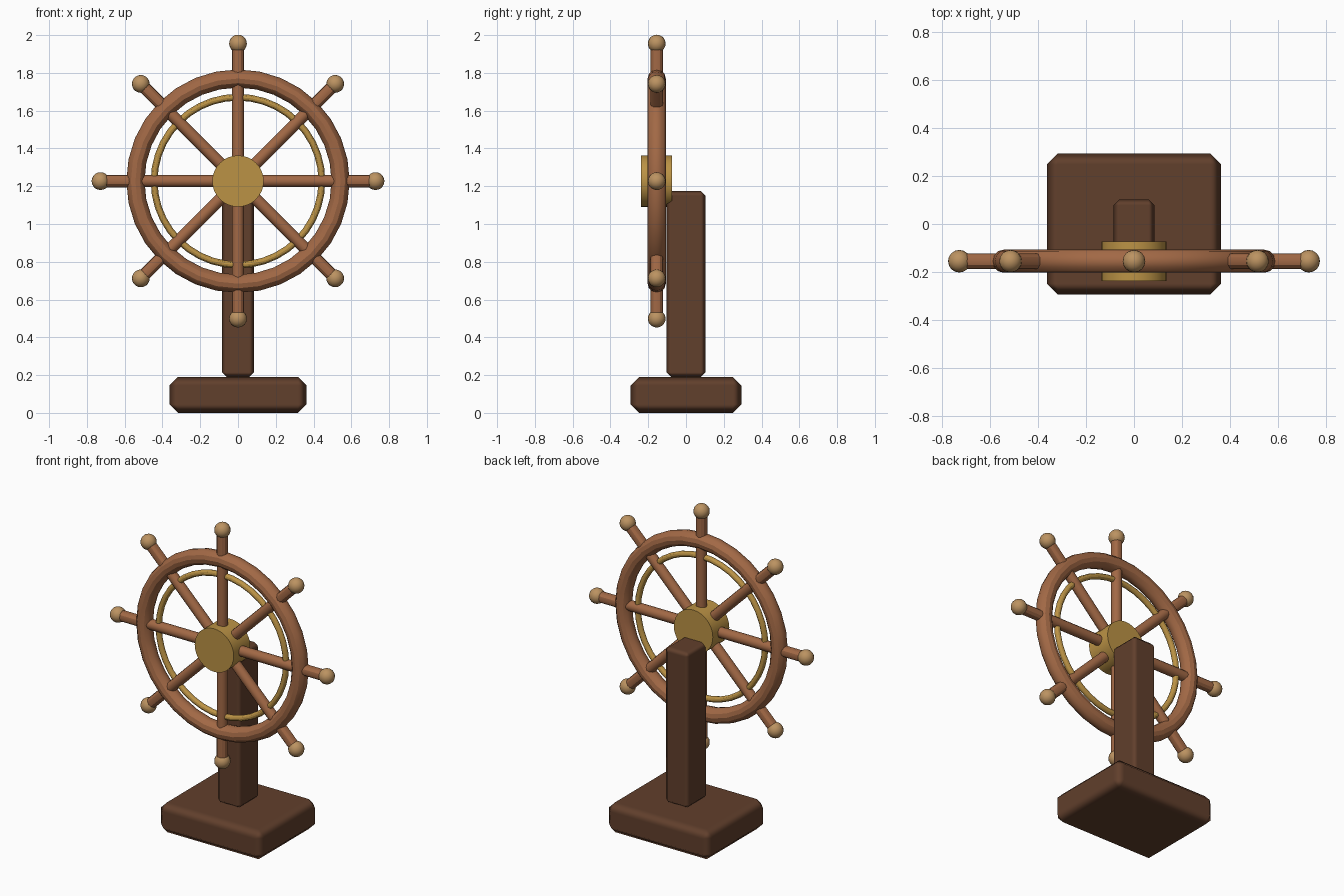
import bpy
from math import pi, sin, cos
from mathutils import Vector

cube = bpy.data.objects.get("Cube")
if cube:
    bpy.data.objects.remove(cube, do_unlink=True)


def material(name, rgb):
    m = bpy.data.materials.new(name)
    m.use_nodes = True
    m.diffuse_color = (*rgb, 1)
    m.node_tree.nodes["Principled BSDF"].inputs["Base Color"].default_value = (*rgb, 1)
    return m


dark_wood = material("dark wood", (0.12, 0.05, 0.025))
red_wood = material("reddish wood", (0.36, 0.14, 0.06))
brass = material("brass", (0.5, 0.29, 0.06))
pale_wood = material("pale wood", (0.5, 0.29, 0.12))

CENTER = Vector((0, -0.155, 1.227))
SPOKES = 8


def finish(name, mat):
    ob = bpy.context.object
    ob.name = name
    ob.data.materials.append(mat)
    bpy.ops.object.shade_smooth_by_angle()
    return ob


def block(name, size, bottom, bevel):
    bpy.ops.mesh.primitive_cube_add(size=1, location=(0, 0, bottom + size[2] / 2))
    ob = bpy.context.object
    ob.scale = size
    bpy.ops.object.transform_apply(location=False, rotation=False, scale=True)
    ob.name = name
    ob.data.materials.append(dark_wood)
    bpy.ops.object.shade_smooth()
    mod = ob.modifiers.new("chamfer", "BEVEL")
    mod.width = bevel
    mod.segments = 1
    mod.harden_normals = True


def ring(name, major, minor, mat, sides):
    bpy.ops.mesh.primitive_torus_add(
        major_radius=major, minor_radius=minor, major_segments=sides,
        minor_segments=12, location=CENTER, rotation=(pi / 2, 0, 0))
    finish(name, mat)
    bpy.ops.object.shade_smooth()


def rod(name, angle, start, end, radius):
    d = Vector((sin(angle), 0, cos(angle)))
    bpy.ops.mesh.primitive_cylinder_add(
        vertices=12, radius=radius, depth=end - start,
        location=CENTER + d * (start + end) / 2, rotation=(0, angle, 0))
    finish(name, red_wood)


# Stand
block("base", (0.726, 0.586, 0.19), 0, 0.045)
block("post", (0.17, 0.206, 0.985), 0.19, 0.025)

# Wheel rims and hub
ring("outer_rim", 0.543, 0.048, red_wood, 32)
ring("inner_brass_ring", 0.444, 0.018, brass, 40)
bpy.ops.mesh.primitive_cylinder_add(
    vertices=32, radius=0.136, depth=0.164, location=CENTER, rotation=(pi / 2, 0, 0))
finish("hub", brass)

# Spokes, handles and knobs
for i in range(SPOKES):
    a = 2 * pi * i / SPOKES
    rod(f"spoke_{i}", a, 0.05, 0.54, 0.032)
    rod(f"handle_{i}", a, 0.54, 0.72, 0.033)
    bpy.ops.mesh.primitive_uv_sphere_add(
        segments=16, ring_count=10, radius=0.047,
        location=CENTER + Vector((sin(a), 0, cos(a))) * 0.728)
    finish(f"knob_{i}", pale_wood)
